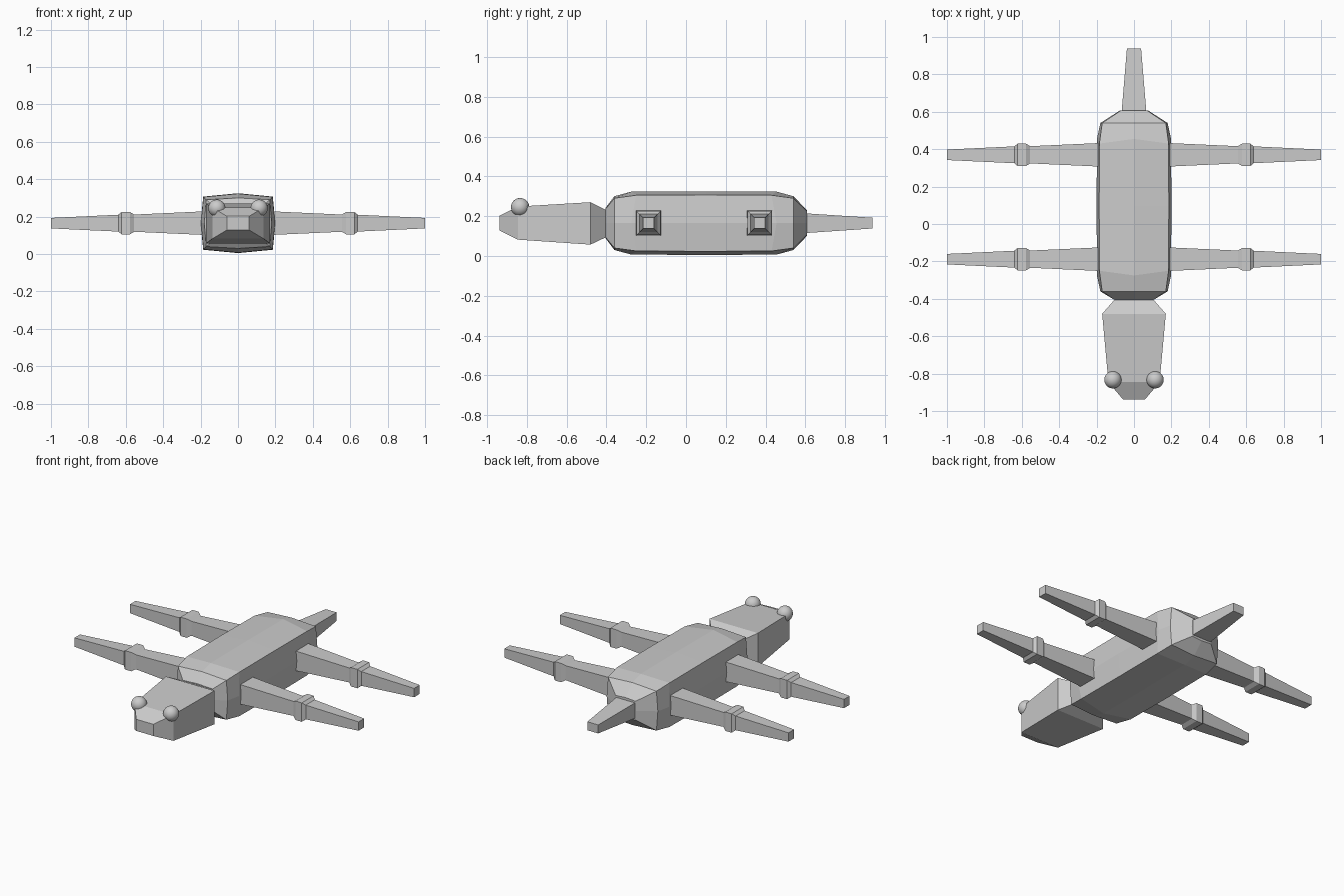
import bpy, bmesh, math

if "Cube" in bpy.data.objects:
    bpy.data.objects.remove(bpy.data.objects["Cube"])

grey = bpy.data.materials.new("plain grey")
grey.diffuse_color = (0.6, 0.6, 0.6, 1)
grey.use_nodes = True
grey.node_tree.nodes["Principled BSDF"].inputs["Base Color"].default_value = grey.diffuse_color
ZC = 0.165  # height of the creature's long axis


def loft(name, rings):
    """Skin a list of equal-length closed rings and cap both ends."""
    bm = bmesh.new()
    loops = [[bm.verts.new(p) for p in ring] for ring in rings]
    for a, b in zip(loops, loops[1:]):
        for i in range(len(a)):
            j = (i + 1) % len(a)
            bm.faces.new((a[i], a[j], b[j], b[i]))
    bm.faces.new(loops[0])
    bm.faces.new(loops[-1])
    bmesh.ops.recalc_face_normals(bm, faces=bm.faces)
    mesh = bpy.data.meshes.new(name)
    bm.to_mesh(mesh)
    bm.free()
    mesh.materials.append(grey)
    obj = bpy.data.objects.new(name, mesh)
    bpy.context.collection.objects.link(obj)
    return obj


def box_ring(y, hx, z0, z1):
    return [(-hx, y, z0), (hx, y, z0), (hx, y, z1), (-hx, y, z1)]


def body_ring(y, cx, mx, cz, mz, bulge=0.0):
    """Eight-point ring: corners plus slightly bulged side middles."""
    ym = y + bulge
    pts = [(-cx, y, -cz), (0, ym, -mz), (cx, y, -cz), (mx, ym, 0),
           (cx, y, cz), (0, ym, mz), (-cx, y, cz), (-mx, ym, 0)]
    return [(x, yy, ZC + z) for x, yy, z in pts]


# Body: crowned box with tapered ends
loft("body", [
    body_ring(-0.405, 0.105, 0.105, 0.07, 0.075),
    body_ring(-0.36, 0.17, 0.18, 0.125, 0.135),
    body_ring(-0.25, 0.185, 0.198, 0.14, 0.158, -0.025),
    body_ring(0.10, 0.186, 0.2, 0.142, 0.16),
    body_ring(0.43, 0.185, 0.198, 0.14, 0.158, 0.025),
    body_ring(0.54, 0.17, 0.18, 0.125, 0.135),
    body_ring(0.607, 0.07, 0.075, 0.06, 0.065),
])

# Head: neck flare, long muzzle and blunt nose
loft("head", [
    box_ring(-0.40, 0.10, 0.095, 0.23),
    box_ring(-0.48, 0.17, 0.057, 0.27),
    box_ring(-0.845, 0.137, 0.082, 0.248),
    box_ring(-0.937, 0.06, 0.128, 0.202),
])

# Tail
loft("tail", [
    box_ring(0.60, 0.066, 0.115, 0.214),
    box_ring(0.937, 0.038, 0.138, 0.192),
])

# Legs: tapered square limbs with a raised joint
LEG = [(0.16, 0.064), (0.555, 0.046), (0.578, 0.06), (0.622, 0.06),
       (0.64, 0.045), (1.0, 0.028)]
for place, y in (("front", -0.188), ("rear", 0.37)):
    for side, s in (("left", -1), ("right", 1)):
        loft(f"{place}_leg_{side}", [
            [(s * x, y - h, ZC - h), (s * x, y + h, ZC - h),
             (s * x, y + h, ZC + h), (s * x, y - h, ZC + h)] for x, h in LEG])

# Eyes: smooth balls on the top corners of the muzzle
for side, s in (("left", -1), ("right", 1)):
    bpy.ops.mesh.primitive_uv_sphere_add(
        segments=32, ring_count=16, radius=0.046, location=(s * 0.113, -0.833, 0.245))
    eye = bpy.context.object
    eye.name = f"eye_{side}"
    eye.data.materials.append(grey)
    bpy.ops.object.shade_smooth()
